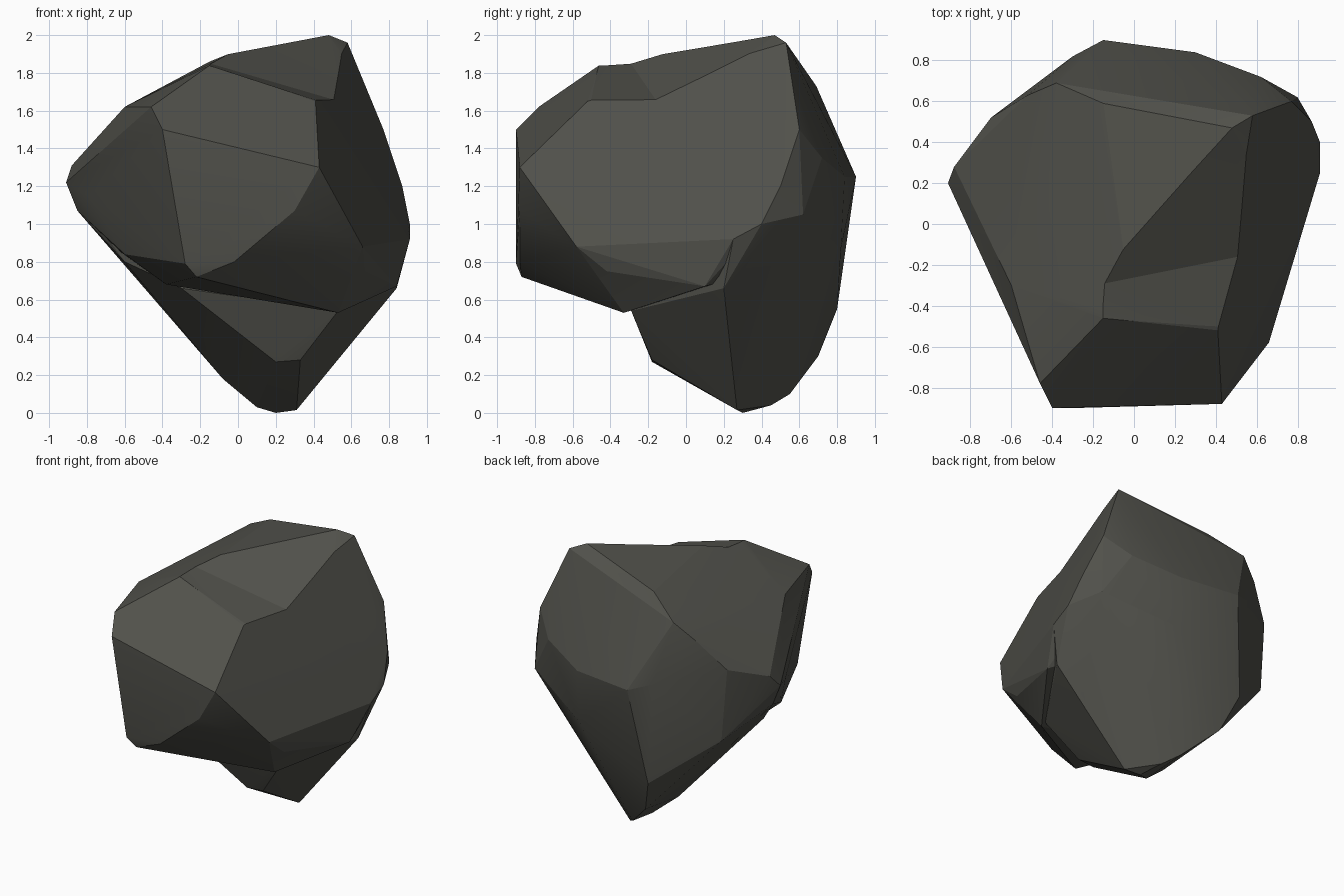
import bpy, bmesh, math

if "Cube" in bpy.data.objects:
    bpy.data.objects.remove(bpy.data.objects["Cube"])

stone = bpy.data.materials.new("dark grey stone")
stone.diffuse_color = (0.082, 0.082, 0.070, 1)
stone.use_nodes = True
stone.node_tree.nodes["Principled BSDF"].inputs["Base Color"].default_value = stone.diffuse_color


def hull(name, points):
    """Convex chunk wrapped around a few corner points."""
    bm = bmesh.new()
    for p in points:
        bm.verts.new(p)
    res = bmesh.ops.convex_hull(bm, input=bm.verts)
    loose = [g for g in res["geom_interior"] + res["geom_unused"]
             if isinstance(g, bmesh.types.BMVert)]
    bmesh.ops.delete(bm, geom=list(set(loose)), context="VERTS")
    bmesh.ops.recalc_face_normals(bm, faces=bm.faces)
    me = bpy.data.meshes.new(name)
    bm.to_mesh(me)
    bm.free()
    me.materials.append(stone)
    ob = bpy.data.objects.new(name, me)
    bpy.context.collection.objects.link(ob)
    return ob


def combine(target, tool, op):
    """Apply a boolean and remove the tool."""
    bpy.context.view_layer.objects.active = target
    m = target.modifiers.new(op, "BOOLEAN")
    m.operation, m.object, m.solver = op, tool, "EXACT"
    bpy.ops.object.modifier_apply(modifier=m.name)
    bpy.data.objects.remove(tool)


# corners of the back, shared by both chunks so that side is continuous
back = [
    (-.91, .20, 1.22), (-.88, .28, 1.31), (-.85, .20, 1.07), (-.70, .52, 1.40),
    (-.52, .63, 1.61), (-.66, .53, .87), (-.30, .82, 1.30), (-.15, .90, 1.25),
    (.30, .84, 1.25), (.62, .72, 1.35), (.77, .60, 1.50), (.87, .50, 1.20),
    (.91, .40, 1.0), (.91, .25, .92), (.80, .62, 1.05), (.30, .82, .87)]

# main upper boulder
rock = hull("rock", back + [
    # front face
    (-.40, -.90, 1.50), (-.28, -.90, .79), (-.22, -.87, .72),
    (-.02, -.88, .80), (.30, -.88, 1.07), (.43, -.88, 1.30),
    # crown
    (-.46, -.78, 1.62), (-.15, -.46, 1.84), (.41, -.52, 1.65),
    (-.05, -.14, 1.90), (.48, .47, 2.0), (.58, .53, 1.96),
    (-.15, .59, 1.86), (-.38, .69, 1.73),
    # flanks
    (-.60, -.30, 1.62), (-.57, -.45, 1.15), (-.79, -.03, 1.15),
    (.66, -.58, .88), (.67, -.42, .75), (.84, .10, .67),
    # underside
    (.53, -.33, .53), (-.38, -.35, .68), (-.60, -.25, .84)])

# tapering lower chunk
foot = hull("foot", back + [
    (.20, -.18, .27), (.33, -.18, .28), (.10, .25, .03), (.20, .30, 0),
    (.31, .27, .015), (.14, .45, .04), (.05, .55, .10), (-.16, .70, .30),
    (-.25, .80, .55), (.66, .25, .46), (.84, .20, .66), (.53, -.29, .54),
    (-.08, .20, .18), (-.30, -.30, .66), (-.60, -.05, .80)])
combine(rock, foot, "UNION")

# shallow chipped groove across the crown
chip = hull("chip", [
    (-.49, -.36, 1.95), (.91, -.08, 1.54),
    (-.54, -.86, 1.96), (.86, -.58, 1.51), (-.49, .64, 2.47), (.91, .92, 2.07),
    (-.54, -.86, 2.6), (.86, -.58, 2.6), (-.49, .64, 2.6), (.91, .92, 2.6)])
combine(rock, chip, "DIFFERENCE")

# mostly planar chipped faces, soft only across faint creases
rock.select_set(True)
bpy.context.view_layer.objects.active = rock
bpy.ops.object.shade_smooth_by_angle(angle=math.radians(14))
